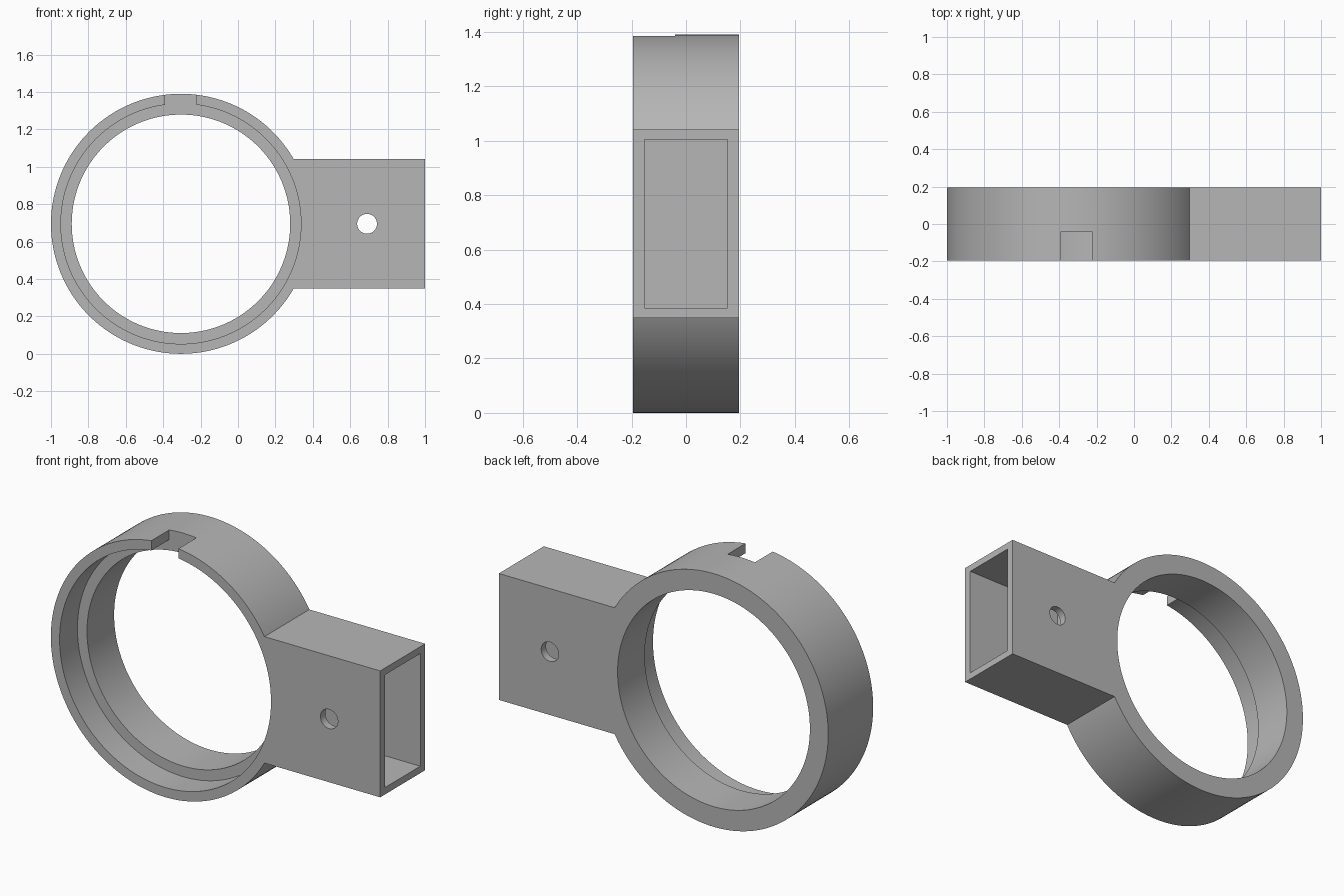
import bpy
import math

default = bpy.data.objects.get("Cube")
if default:
    bpy.data.objects.remove(default, do_unlink=True)

CX, CZ = -0.305, 0.695      # ring centre
HALF = 0.195                # half depth of the whole body
STEP = -0.04                # depth of the front recess

grey = bpy.data.materials.new("plain grey")
grey.use_nodes = True
colour = (0.47, 0.47, 0.47, 1)
grey.diffuse_color = colour
grey.node_tree.nodes["Principled BSDF"].inputs["Base Color"].default_value = colour


def cylinder(name, x, z, radius, y0, y1, sides=160):
    bpy.ops.mesh.primitive_cylinder_add(
        vertices=sides, radius=radius, depth=y1 - y0,
        location=(x, (y0 + y1) / 2, z), rotation=(math.pi / 2, 0, 0))
    ob = bpy.context.object
    ob.name = name
    return ob


def block(name, x0, x1, y0, y1, z0, z1):
    bpy.ops.mesh.primitive_cube_add(
        size=1, location=((x0 + x1) / 2, (y0 + y1) / 2, (z0 + z1) / 2))
    ob = bpy.context.object
    ob.name = name
    ob.scale = (x1 - x0, y1 - y0, z1 - z0)
    bpy.ops.object.transform_apply(location=False, rotation=False, scale=True)
    return ob


def combine(target, tool, operation):
    bpy.context.view_layer.objects.active = target
    mod = target.modifiers.new(tool.name, 'BOOLEAN')
    mod.operation = operation
    mod.solver = 'EXACT'
    mod.object = tool
    bpy.ops.object.modifier_apply(modifier=mod.name)
    bpy.data.objects.remove(tool, do_unlink=True)


# Solid ring disc joined to the rectangular socket
body = cylinder("ring_with_socket", CX, CZ, 0.695, -HALF, HALF)
combine(body, block("socket", 0, 1, -HALF, HALF, 0.348, 1.042), 'UNION')

# Bore, front recess, top notch, socket cavity and pin hole
cutters = [
    cylinder("bore", CX, CZ, 0.584, -0.5, 0.5),
    cylinder("front_recess", CX, CZ, 0.642, -0.5, STEP),
    block("top_notch", -0.39, -0.225, -0.5, STEP, 1.3, 1.6),
    block("socket_cavity", 0.4, 1.2, -0.153, 0.153, 0.386, 1.004),
    cylinder("pin_hole", 0.69, CZ, 0.053, -0.5, 0.5, 48),
]
for cutter in cutters:
    combine(body, cutter, 'DIFFERENCE')

# Colour and shading
body.data.materials.clear()
body.data.materials.append(grey)
for face in body.data.polygons:
    face.material_index = 0
bpy.ops.object.select_all(action='DESELECT')
body.select_set(True)
bpy.context.view_layer.objects.active = body
bpy.ops.object.shade_smooth_by_angle(angle=math.radians(30))
